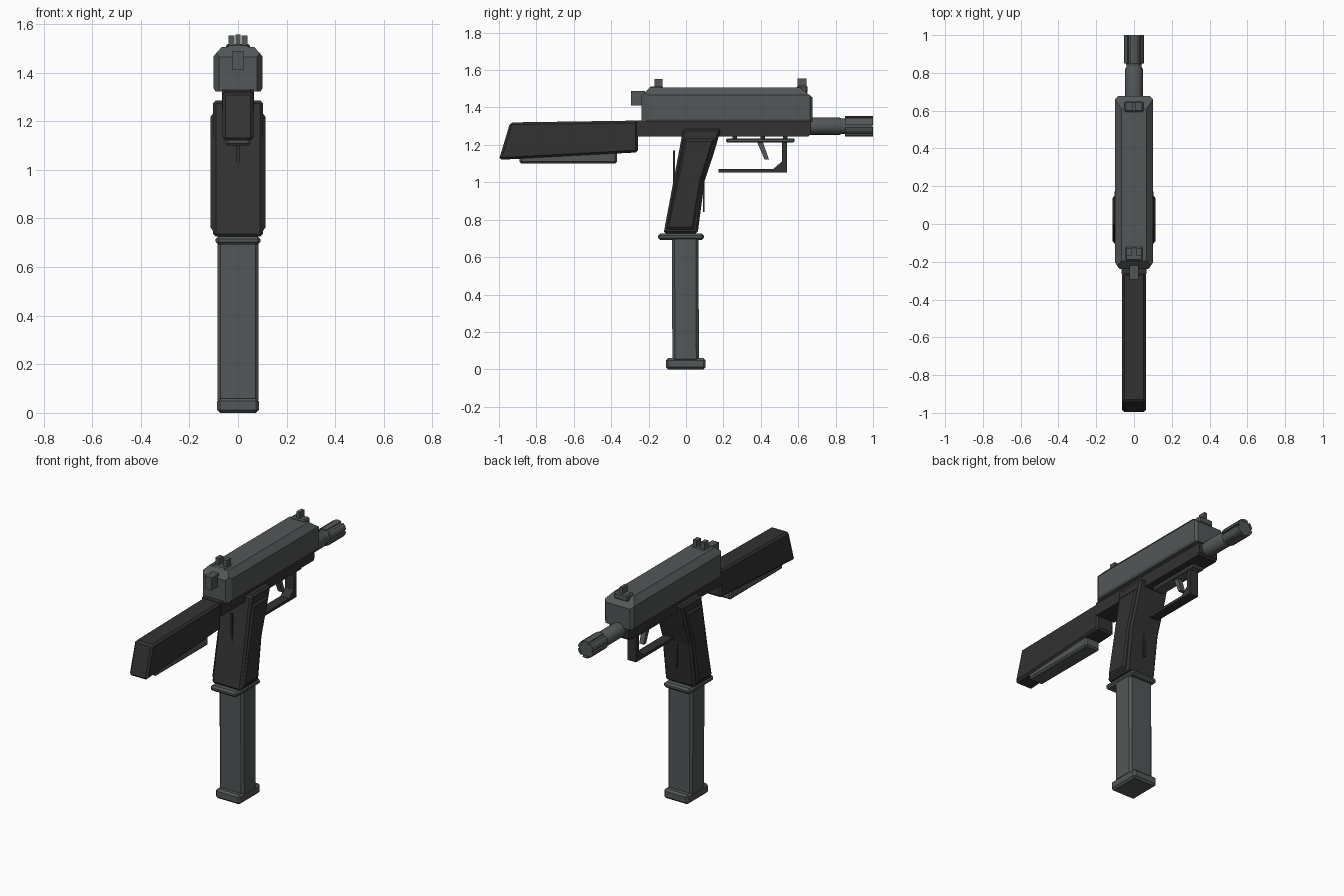
import bpy, bmesh, math
from mathutils import Vector

if "Cube" in bpy.data.objects:
    bpy.data.objects.remove(bpy.data.objects["Cube"])


def material(name, rgb):
    m = bpy.data.materials.new(name)
    m.diffuse_color = (*rgb, 1)
    m.use_nodes = True
    m.node_tree.nodes["Principled BSDF"].inputs["Base Color"].default_value = m.diffuse_color
    return m


GREY = material("steel_grey", (0.085, 0.096, 0.096))
DARK = material("dark_polymer", (0.032, 0.032, 0.032))


def finish(name, bm, mat, bevel=0.0):
    bmesh.ops.recalc_face_normals(bm, faces=bm.faces[:])
    me = bpy.data.meshes.new(name)
    bm.to_mesh(me)
    bm.free()
    me.materials.append(mat)
    ob = bpy.data.objects.new(name, me)
    bpy.context.collection.objects.link(ob)
    if bevel:
        mod = ob.modifiers.new("chamfer", 'BEVEL')
        mod.width = bevel
        mod.segments = 1
        mod.limit_method = 'ANGLE'
        mod.angle_limit = math.radians(35)
    return ob


def extrude(points, direction):
    bm = bmesh.new()
    f = bm.faces.new([bm.verts.new(p) for p in points])
    r = bmesh.ops.extrude_face_region(bm, geom=[f])
    verts = [v for v in r["geom"] if isinstance(v, bmesh.types.BMVert)]
    bmesh.ops.translate(bm, verts=verts, vec=direction)
    return bm


def side_prism(name, profile, half, mat, bevel=0.0):
    """Side profile (y, z) extruded across x."""
    bm = extrude([(-half, y, z) for y, z in profile], (2 * half, 0, 0))
    return finish(name, bm, mat, bevel)


def box(name, x0, x1, y0, y1, z0, z1, mat, bevel=0.0):
    bm = extrude([(x0, y0, z0), (x1, y0, z0), (x1, y1, z0), (x0, y1, z0)], (0, 0, z1 - z0))
    return finish(name, bm, mat, bevel)


def chop(bm, co, no):
    geom = bm.verts[:] + bm.edges[:] + bm.faces[:]
    r = bmesh.ops.bisect_plane(bm, geom=geom, plane_co=co, plane_no=Vector(no).normalized(),
                               clear_outer=True)
    cut = [e for e in r["geom_cut"] if isinstance(e, bmesh.types.BMEdge)]
    bmesh.ops.contextual_create(bm, geom=cut)


# Upper receiver: chamfered section with sloped ends
half = [(0.092, 1.322), (0.1, 1.335), (0.1, 1.468), (0.066, 1.506)]
section = half + [(-x, z) for x, z in reversed(half)]
bm = extrude([(x, -0.237, z) for x, z in section], (0, 0.914, 0))
chop(bm, (0, 0.61, 1.506), (0, 0.055, 0.07))
chop(bm, (0, -0.195, 1.506), (0, -0.04, 0.04))
for s in (-1, 1):
    chop(bm, (s * 0.1, -0.205, 1.4), (s * 0.032, -0.022, 0))
    chop(bm, (s * 0.1, 0.662, 1.4), (s * 0.015, 0.015, 0))
finish("upper_receiver", bm, GREY)

# Lower receiver
side_prism("lower_receiver", [(-0.265, 1.25), (-0.265, 1.33), (0.668, 1.33), (0.668, 1.258),
                              (0.655, 1.245), (-0.255, 1.245)], 0.066, DARK)

# Stock and its lower plate
side_prism("stock", [(-0.94, 1.32), (-0.257, 1.33), (-0.257, 1.16), (-1.0, 1.12)],
           0.063, DARK, 0.012)
box("stock_lower_plate", -0.052, 0.052, -0.89, -0.37, 1.10, 1.18, GREY, 0.01)

# Grip with raised side panels
side_prism("grip", [(-0.015, 1.285), (0.187, 1.285), (0.15, 1.16), (0.10, 1.01), (0.062, 0.725),
                    (-0.12, 0.725)], 0.103, DARK, 0.012)
for s, label in ((-1, "left"), (1, "right")):
    outer = [(-0.008, 1.235), (0.155, 1.235), (0.085, 1.01), (0.045, 0.745), (-0.105, 0.745)]
    inner = [(0.002, 1.218), (0.138, 1.218), (0.073, 1.01), (0.032, 0.762), (-0.092, 0.762)]
    bm = bmesh.new()
    a = [bm.verts.new((s * 0.1, y, z)) for y, z in outer]
    b = [bm.verts.new((s * 0.113, y, z)) for y, z in inner]
    bm.faces.new(a)
    bm.faces.new(b)
    for i in range(5):
        j = (i + 1) % 5
        bm.faces.new((a[i], a[j], b[j], b[i]))
    finish("grip_panel_" + label, bm, DARK)
box("grip_rear_fin", -0.008, 0.008, -0.069, -0.06, 0.95, 1.17, DARK)
box("grip_front_fin", -0.008, 0.008, 0.09, 0.099, 0.84, 1.03, DARK)

# Magazine, collar and foot
box("magazine_collar", -0.092, 0.092, -0.15, 0.096, 0.692, 0.726, GREY, 0.011)
side_prism("magazine", [(-0.075, 0.72), (0.067, 0.72), (0.069, 0.04), (-0.073, 0.04)],
           0.085, GREY, 0.014)
box("magazine_foot", -0.086, 0.086, -0.107, 0.105, 0.0, 0.06, GREY, 0.012)

# Trigger rail with its mounting lugs
box("trigger_rail", -0.04, 0.04, 0.215, 0.58, 1.212, 1.235, GREY, 0.006)
for i, y in enumerate((0.26, 0.41, 0.53)):
    box("rail_lug_%d" % i, -0.025, 0.025, y - 0.012, y + 0.012, 1.23, 1.25, DARK)

# Trigger and guard
side_prism("trigger", [(0.378, 1.22), (0.41, 1.22), (0.443, 1.122), (0.42, 1.122)], 0.016, GREY)
side_prism("trigger_guard", [(0.175, 1.052), (0.54, 1.052), (0.54, 1.215), (0.512, 1.215),
                             (0.512, 1.11), (0.465, 1.07), (0.175, 1.07)], 0.03, DARK)


# Barrel: turned rings along y
def turned(name, rings, mat, sides=16):
    bm = bmesh.new()
    loops = []
    for y, r in rings:
        loops.append([bm.verts.new((r * math.cos(t), y, 1.3 + r * math.sin(t)))
                      for t in (2 * math.pi * i / sides for i in range(sides))])
    for p, q in zip(loops, loops[1:]):
        for i in range(sides):
            j = (i + 1) % sides
            bm.faces.new((p[i], p[j], q[j], q[i]))
    bm.faces.new(loops[0])
    bm.faces.new(loops[-1])
    ob = finish(name, bm, mat)
    for p in ob.data.polygons:
        p.use_smooth = len(p.vertices) == 4
    ob.data.set_sharp_from_angle(angle=math.radians(30))
    return ob


turned("barrel", [(0.64, 0.047), (0.82, 0.047), (0.832, 0.041), (0.845, 0.041), (0.855, 0.046),
                  (0.998, 0.046)], GREY)

# Muzzle ribs around the barrel end
for k in range(6):
    mid = math.radians(30 + 60 * k)
    arc = [(r, mid + math.radians(d)) for r, d in
           ((0.04, -22), (0.054, -22), (0.054, 0), (0.054, 22), (0.04, 22))]
    bm = extrude([(r * math.cos(t), 0.85, 1.3 + r * math.sin(t)) for r, t in arc], (0, 0.15, 0))
    finish("muzzle_rib_%d" % k, bm, GREY)

# Sights
box("front_sight_base", -0.05, 0.05, 0.592, 0.65, 1.475, 1.518, GREY, 0.008)
box("front_sight_post", -0.011, 0.011, 0.597, 0.645, 1.51, 1.556, GREY)
box("rear_sight_base", -0.05, 0.05, -0.198, -0.118, 1.485, 1.512, GREY, 0.01)
for s, label in ((-1, "left"), (1, "right")):
    xs = sorted((s * 0.014, s * 0.04))
    box("rear_sight_post_" + label, xs[0], xs[1], -0.168, -0.126, 1.505, 1.552, GREY)

# Cocking knob
box("cocking_knob", -0.023, 0.023, -0.295, -0.22, 1.41, 1.488, GREY)
